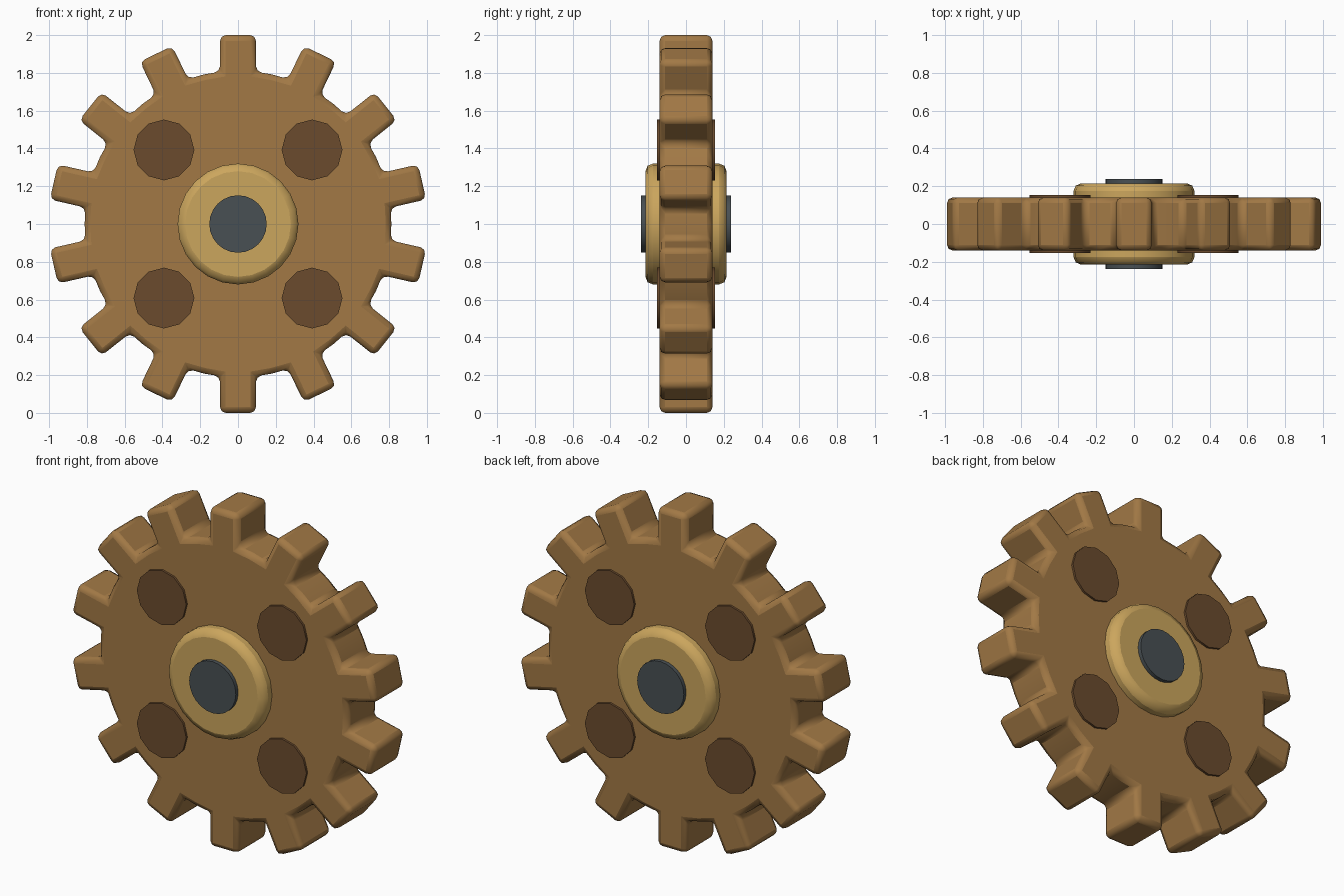
import bpy, bmesh, math
from mathutils import Matrix

if "Cube" in bpy.data.objects:
    bpy.data.objects.remove(bpy.data.objects["Cube"])

TEETH = 14
ROOT, TIP, HALF = 0.812, 1.0, 0.095   # valley radius, tip radius, tooth half width


def material(name, rgb):
    m = bpy.data.materials.new(name)
    m.diffuse_color = (*rgb, 1)
    m.use_nodes = True
    m.node_tree.nodes["Principled BSDF"].inputs["Base Color"].default_value = m.diffuse_color
    return m


wood = material("brown wood", (0.36, 0.19, 0.06))
dark = material("dark brown", (0.145, 0.07, 0.027))
brass = material("pale tan", (0.60, 0.38, 0.11))
iron = material("dark iron", (0.066, 0.08, 0.088))


def disc(name, points, depth, mat, bevel=0.0, x=0.0, z=1.0):
    """Extrude an outline in the XZ plane evenly either side of y = 0."""
    bm = bmesh.new()
    face = bm.faces.new([bm.verts.new((px, -depth / 2, pz)) for px, pz in points])
    ext = bmesh.ops.extrude_face_region(bm, geom=[face])
    moved = [v for v in ext["geom"] if isinstance(v, bmesh.types.BMVert)]
    bmesh.ops.translate(bm, vec=(0, depth, 0), verts=moved)
    bmesh.ops.transform(bm, matrix=Matrix.Translation((x, 0, z)), verts=bm.verts)
    bmesh.ops.recalc_face_normals(bm, faces=bm.faces)
    me = bpy.data.meshes.new(name)
    bm.to_mesh(me)
    bm.free()
    ob = bpy.data.objects.new(name, me)
    bpy.context.collection.objects.link(ob)
    me.materials.append(mat)
    if bevel:
        mod = ob.modifiers.new("rounded edges", "BEVEL")
        mod.width, mod.segments = bevel, 2
        mod.limit_method, mod.angle_limit = "ANGLE", math.radians(30)
    bpy.ops.object.select_all(action="DESELECT")
    ob.select_set(True)
    bpy.context.view_layer.objects.active = ob
    bpy.ops.object.shade_smooth_by_angle(angle=math.radians(50))
    return ob


def circle(radius, sides):
    return [(radius * math.sin(math.tau * i / sides),
             radius * math.cos(math.tau * i / sides)) for i in range(sides)]


# Toothed wheel: straight-sided teeth joined by short arcs
outline = []
root_angle = math.asin(HALF / ROOT)
step = math.tau / TEETH
for i in range(TEETH):
    a = i * step
    c, s = math.cos(a), math.sin(a)
    root_y = ROOT * math.cos(root_angle)
    for u, v in [(-HALF, root_y), (-HALF, TIP), (HALF, TIP), (HALF, root_y)]:
        outline.append((u * c + v * s, v * c - u * s))
    mid = a + step / 2
    outline.append((ROOT * math.sin(mid), ROOT * math.cos(mid)))
disc("toothed_wheel", outline, 0.28, wood, 0.03)

# Hub and axle
disc("hub", circle(0.32, 24), 0.43, brass, 0.04)
disc("axle", circle(0.152, 24), 0.475, iron)

# Four dark round plugs through the wheel
for sx in (-1, 1):
    for sz in (-1, 1):
        disc("round_plug", circle(0.161, 12), 0.305, dark, x=sx * 0.392, z=1 + sz * 0.392)
